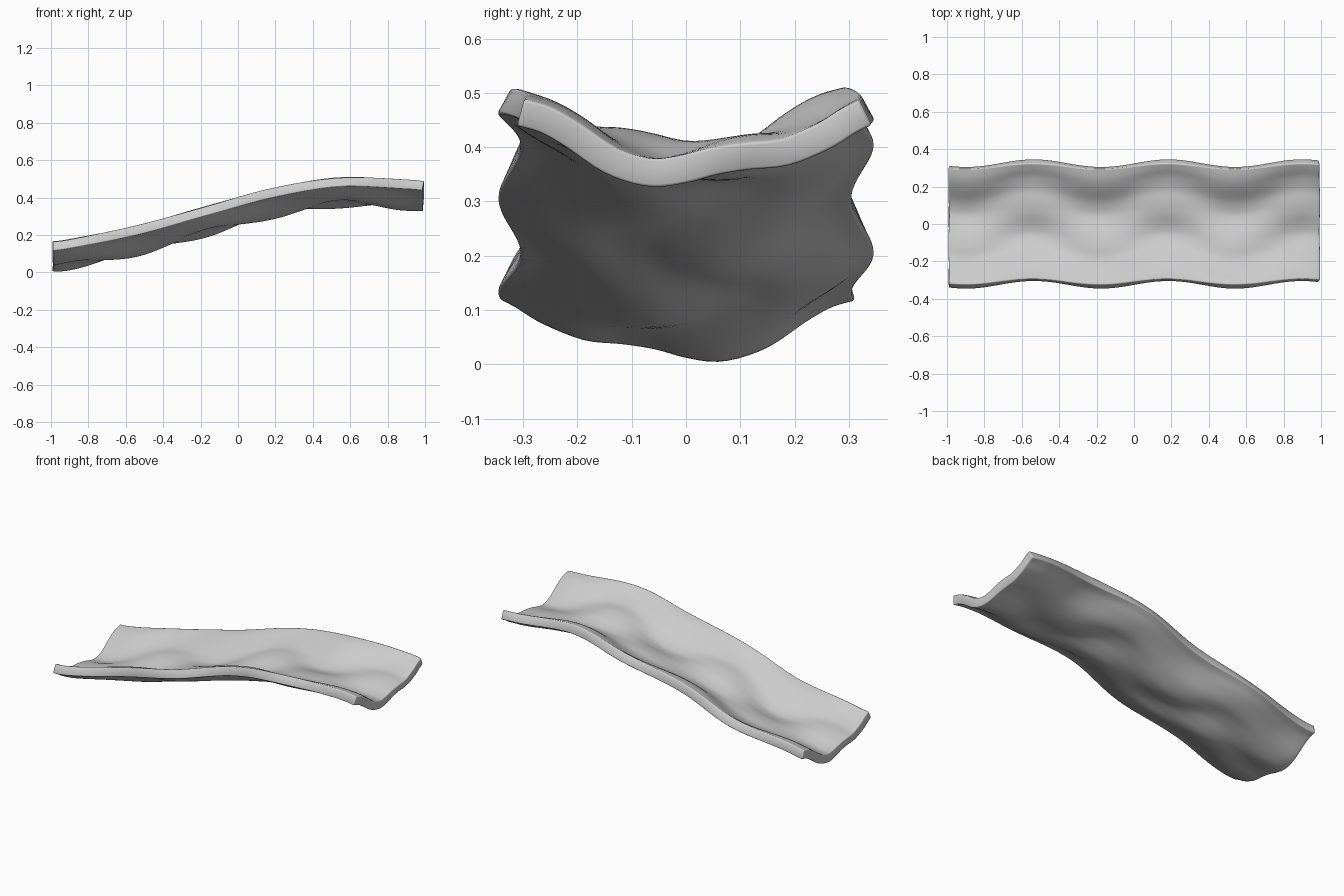
import bpy, math
from mathutils import Vector

cube = bpy.data.objects.get("Cube")
if cube:
    bpy.data.objects.remove(cube)

# Cross-section of the trough (y, height), lopsided; its mirror image alternates along the length
SECTION = [(-0.30, 0.142), (-0.25, 0.128), (-0.2, 0.1), (-0.13, 0.05), (-0.06, 0.026),
           (0.0, 0.034), (0.06, 0.055), (0.12, 0.067), (0.19, 0.072), (0.26, 0.097),
           (0.305, 0.125), (0.335, 0.142)]
# Rising arc of the underside along the length (x, z)
SPINE = [(-1.0, 0.0), (-0.9, 0.012), (-0.54, 0.085), (-0.18, 0.185), (0.18, 0.283),
         (0.54, 0.342), (0.9, 0.33), (1.0, 0.32)]
PERIOD, PHASE = 0.72, -0.18
THICKNESS = 0.052


def along(points, t):
    """Smooth curve through evenly spaced points, t in 0..1."""
    n = len(points) - 1
    i = min(int(t * n), n - 1)
    f = t * n - i
    a, b, c, d = (Vector(points[min(max(k, 0), n)]) for k in range(i - 1, i + 3))
    return b + 0.5 * f * (c - a + f * (2 * a - 5 * b + 4 * c - d + f * (3 * (b - c) + d - a)))


def height(x):
    """Spine height at x, eased between the listed points by bisection."""
    lo, hi = 0.0, 1.0
    for _ in range(30):
        mid = (lo + hi) / 2
        if along(SPINE, mid).x < x:
            lo = mid
        else:
            hi = mid
    return along(SPINE, lo).y


# Wavy trough sheet
bpy.ops.mesh.primitive_grid_add(x_subdivisions=120, y_subdivisions=48, size=2)
sheet = bpy.context.object
sheet.name = "wavy_trough_strip"
for v in sheet.data.vertices:
    x, t = v.co.x * 0.99, (v.co.y + 1) / 2
    w = 0.5 - 0.5 * math.cos(math.tau * (x - PHASE) / PERIOD)
    direct = along(SECTION, t)
    flipped = along(SECTION, 1 - t)
    y = w * direct.x - (1 - w) * flipped.x
    z = w * direct.y + (1 - w) * flipped.y
    v.co = (x, y, z + height(x))

# Give the sheet thickness and softly rounded rims
solid = sheet.modifiers.new("thickness", 'SOLIDIFY')
solid.thickness = THICKNESS
solid.offset = 0
solid.use_even_offset = True
bevel = sheet.modifiers.new("rounded_rim", 'BEVEL')
bevel.width = 0.01
bevel.segments = 2
bevel.limit_method = 'ANGLE'
bevel.angle_limit = math.radians(50)

# Plain light grey
grey = bpy.data.materials.new("light_grey")
grey.use_nodes = True
color = (0.6, 0.6, 0.6, 1)
grey.diffuse_color = color
grey.node_tree.nodes["Principled BSDF"].inputs["Base Color"].default_value = color
sheet.data.materials.append(grey)
bpy.ops.object.shade_smooth_by_angle(angle=math.radians(40))
